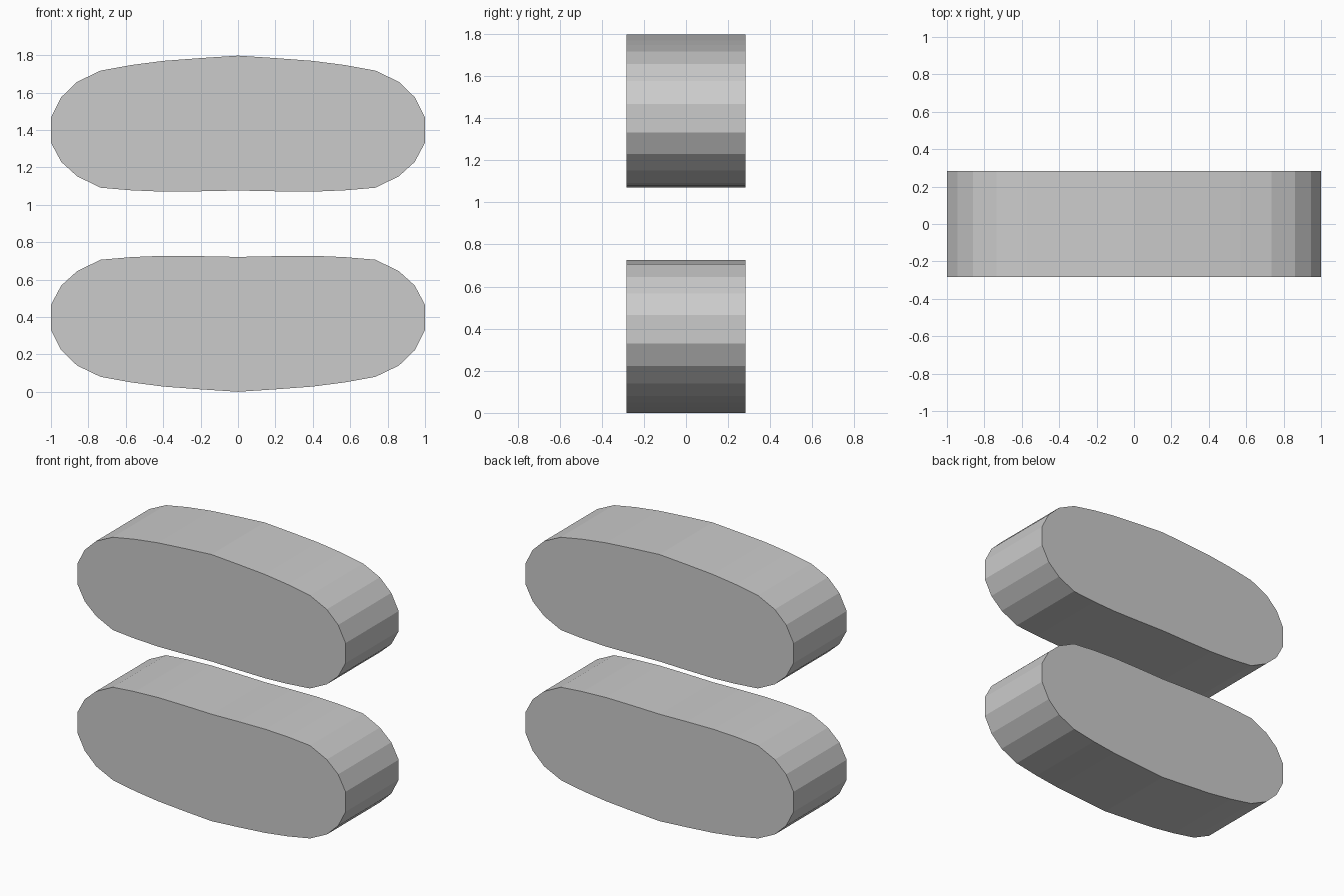
import bpy, bmesh

if "Cube" in bpy.data.objects:
    bpy.data.objects.remove(bpy.data.objects["Cube"])

HALF_DEPTH = 0.283
HEIGHT = 1.797

# Right half of the lower pad outline (x, z), from bottom centre to top centre
HALF = [(0, 0), (0.2, 0.013), (0.4, 0.028), (0.57, 0.05), (0.735, 0.08),
        (0.86, 0.14), (0.945, 0.222), (1, 0.33), (1, 0.465), (0.945, 0.568),
        (0.86, 0.645), (0.735, 0.706), (0.57, 0.72), (0.4, 0.727),
        (0.2, 0.725), (0, 0.721)]


def make_pad(name, flip):
    # Mirror the half outline in x, and in z for the upper pad
    outline = HALF + [(-x, z) for x, z in reversed(HALF[1:-1])]
    if flip:
        outline = [(x, HEIGHT - z) for x, z in outline]
    bm = bmesh.new()
    face = bm.faces.new([bm.verts.new((x, -HALF_DEPTH, z)) for x, z in outline])
    # Extrude the outline through the depth
    result = bmesh.ops.extrude_face_region(bm, geom=[face], use_keep_orig=True)
    verts = [g for g in result["geom"] if isinstance(g, bmesh.types.BMVert)]
    bmesh.ops.translate(bm, verts=verts, vec=(0, 2 * HALF_DEPTH, 0))
    bmesh.ops.recalc_face_normals(bm, faces=bm.faces[:])
    mesh = bpy.data.meshes.new(name)
    bm.to_mesh(mesh)
    bm.free()
    bpy.context.collection.objects.link(bpy.data.objects.new(name, mesh))


make_pad("lower_pad", False)
make_pad("upper_pad", True)
